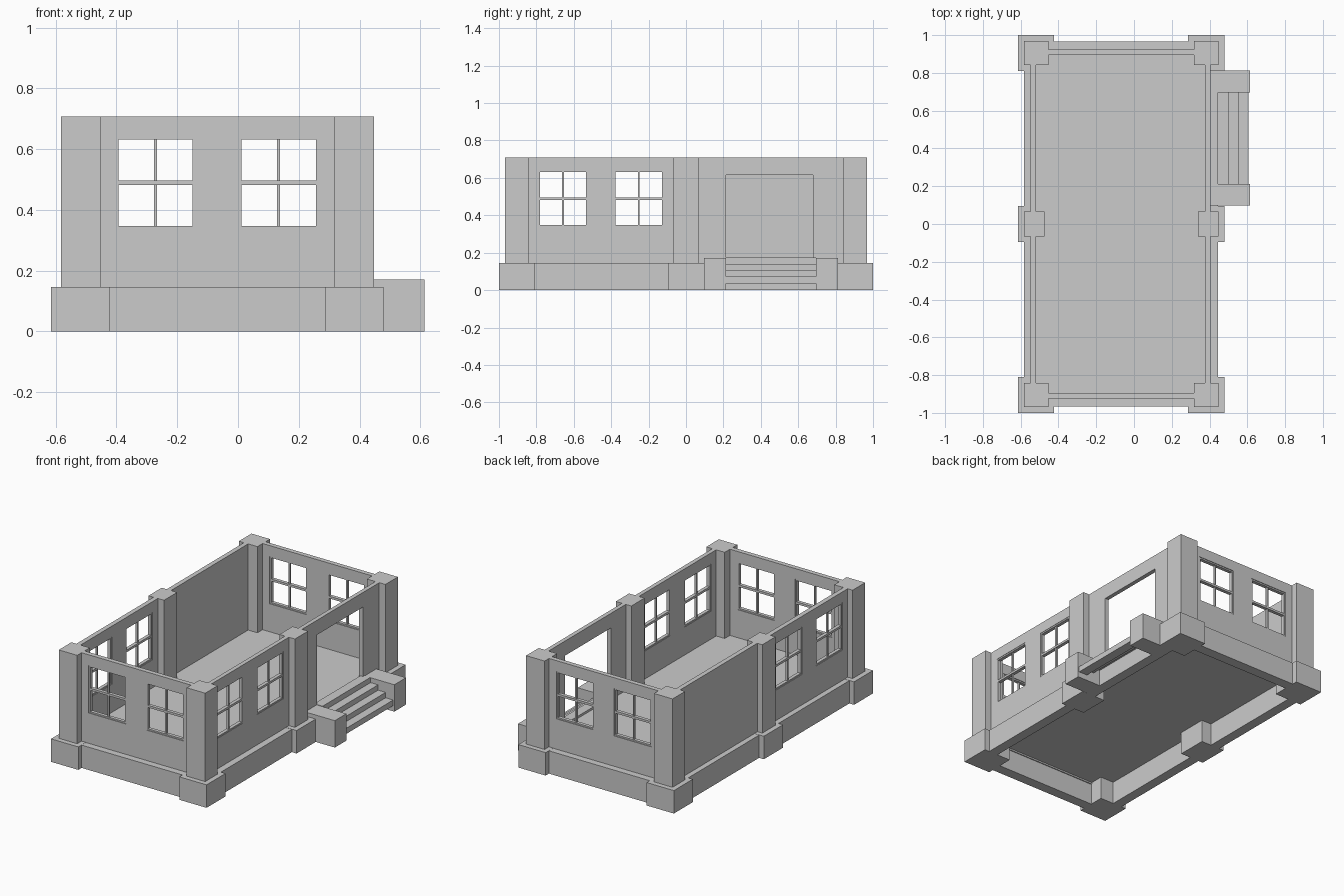
import bpy
import bmesh

if "Cube" in bpy.data.objects:
    bpy.data.objects.remove(bpy.data.objects["Cube"], do_unlink=True)

CX = -0.068          # building centre line
HX, HY = 0.515, 0.968   # half extents of the pillar faces
BASE_TOP, FLOOR_TOP, WALL_TOP = 0.145, 0.16, 0.708
WIN_Z = (0.338, 0.64)


def add_mesh(name, bm):
    bmesh.ops.recalc_face_normals(bm, faces=bm.faces)
    mesh = bpy.data.meshes.new(name)
    bm.to_mesh(mesh)
    bm.free()
    obj = bpy.data.objects.new(name, mesh)
    bpy.context.collection.objects.link(obj)
    return obj


def add_box(bm, x, y, z):
    """Add a box from three (low, high) ranges."""
    verts = bmesh.ops.create_cube(bm, size=1)["verts"]
    for v in verts:
        v.co = [(a + b) / 2 + c * abs(b - a) for (a, b), c in zip((x, y, z), v.co)]


def box(name, x, y, z):
    bm = bmesh.new()
    add_box(bm, x, y, z)
    return add_mesh(name, bm)


def ranges(along, span, across, z):
    """Order ranges so the first runs along the given axis."""
    return (span, across, z) if along == "x" else (across, span, z)


def wall(name, along, span, across, holes):
    """Upright panel with rectangular (u0, u1, z0, z1) openings."""
    us = sorted({*span, *(u for h in holes for u in h[:2])})
    zs = sorted({BASE_TOP - 0.01, WALL_TOP, *(z for h in holes for z in h[2:])})
    bm = bmesh.new()

    def point(u, z):
        return (u, across[0], z) if along == "x" else (across[0], u, z)

    grid = [[bm.verts.new(point(u, z)) for z in zs] for u in us]
    for i in range(len(us) - 1):
        for j in range(len(zs) - 1):
            u, z = (us[i] + us[i + 1]) / 2, (zs[j] + zs[j + 1]) / 2
            if any(h[0] < u < h[1] and h[2] < z < h[3] for h in holes):
                continue
            bm.faces.new((grid[i][j], grid[i + 1][j], grid[i + 1][j + 1], grid[i][j + 1]))
    loose = [v for v in bm.verts if not v.link_faces]
    bmesh.ops.delete(bm, geom=loose, context="VERTS")
    result = bmesh.ops.extrude_face_region(bm, geom=bm.faces[:], use_keep_orig=True)
    depth = across[1] - across[0]
    offset = (0, depth, 0) if along == "x" else (depth, 0, 0)
    moved = [g for g in result["geom"] if isinstance(g, bmesh.types.BMVert)]
    bmesh.ops.translate(bm, verts=moved, vec=offset)
    return add_mesh(name, bm)


def window(name, along, span, across):
    """Thin frame with a cross of glazing bars."""
    t = 0.009
    (u0, u1), (z0, z1) = span, WIN_Z
    um, zm = (u0 + u1) / 2, (z0 + z1) / 2
    mid = sum(across) / 2
    deep, slim = (mid - 0.011, mid + 0.011), (mid - 0.006, mid + 0.006)
    bm = bmesh.new()
    for u in (u0, u1 - t):
        add_box(bm, *ranges(along, (u, u + t), deep, WIN_Z))
    for z in (z0, z1 - t):
        add_box(bm, *ranges(along, (u0 + t, u1 - t), deep, (z, z + t)))
    add_box(bm, *ranges(along, (um - 0.005, um + 0.005), slim, (z0 + t, z1 - t)))
    add_box(bm, *ranges(along, (u0 + t, u1 - t), deep, (zm - 0.007, zm + 0.007)))
    return add_mesh(name, bm)


# Floor slab
box("floor", (CX - 0.46, CX + 0.46), (-0.91, 0.91), (0.145, FLOOR_TOP))

# Plinth, pillars and pillar bases, mirrored on both axes
for sx, side in ((-1, "right"), (1, "left")):
    def xr(a, b):
        return tuple(sorted((CX + sx * a, CX + sx * b)))

    box(f"{side}_plinth", xr(0.45, HX - 0.001), (-HY + 0.1, HY - 0.1), (0, BASE_TOP))
    box(f"{side}_middle_base", xr(0.38, 0.547), (-0.096, 0.096), (0, BASE_TOP + 0.001))
    box(f"{side}_middle_pillar", xr(0.406, HX), (-0.066, 0.066), (BASE_TOP, WALL_TOP))
    for sy, end in ((-1, "front"), (1, "back")):
        def yr(a, b):
            return tuple(sorted((sy * a, sy * b)))

        box(f"{end}_{side}_base", xr(0.355, 0.547), yr(0.81, 1), (0, BASE_TOP + 0.001))
        box(f"{end}_{side}_pillar", xr(0.385, HX), yr(0.842, HY), (BASE_TOP, WALL_TOP))

for sy, end in ((-1, "front"), (1, "back")):
    box(f"{end}_plinth", (CX - HX + 0.1, CX + HX - 0.1),
        tuple(sorted((sy * 0.9, sy * (HY - 0.001)))), (0, BASE_TOP))

# Walls with their windows
end_windows = [(-0.403, -0.14), (0.002, 0.265)]
side_windows = [(-0.79, -0.525), (-0.385, -0.12)]
door = (0.215, 0.678, BASE_TOP, 0.615)
side_span, end_span = (-0.9, 0.9), (CX - 0.45, CX + 0.45)
layout = [
    ("front", "x", end_span, (-0.924, -0.894), end_windows, []),
    ("back", "x", end_span, (0.894, 0.924), end_windows, []),
    ("right", "y", side_span, (CX - 0.48, CX - 0.45), side_windows, []),
    ("left", "y", side_span, (CX + 0.445, CX + 0.472), side_windows, [door]),
]
for name, along, span, across, wins, doors in layout:
    wall(f"{name}_wall", along, span, across, [(*w, *WIN_Z) for w in wins] + doors)
    for n, w in enumerate(wins, 1):
        window(f"{name}_window_{n}", along, w, across)

# Entrance steps between two cheek blocks
STEP_Y = (0.213, 0.695)
box("step_block_front", (0.404, 0.613), (0.097, STEP_Y[0]), (0, 0.171))
box("step_block_back", (0.404, 0.613), (STEP_Y[1], 0.813), (0, 0.171))
for n in range(4):
    front, top = 0.605 - 0.053 * n, 0.072 + 0.034 * n
    box(f"step_{n + 1}", (max(front - 0.06, 0.375), front), STEP_Y, (top - 0.036, top))
